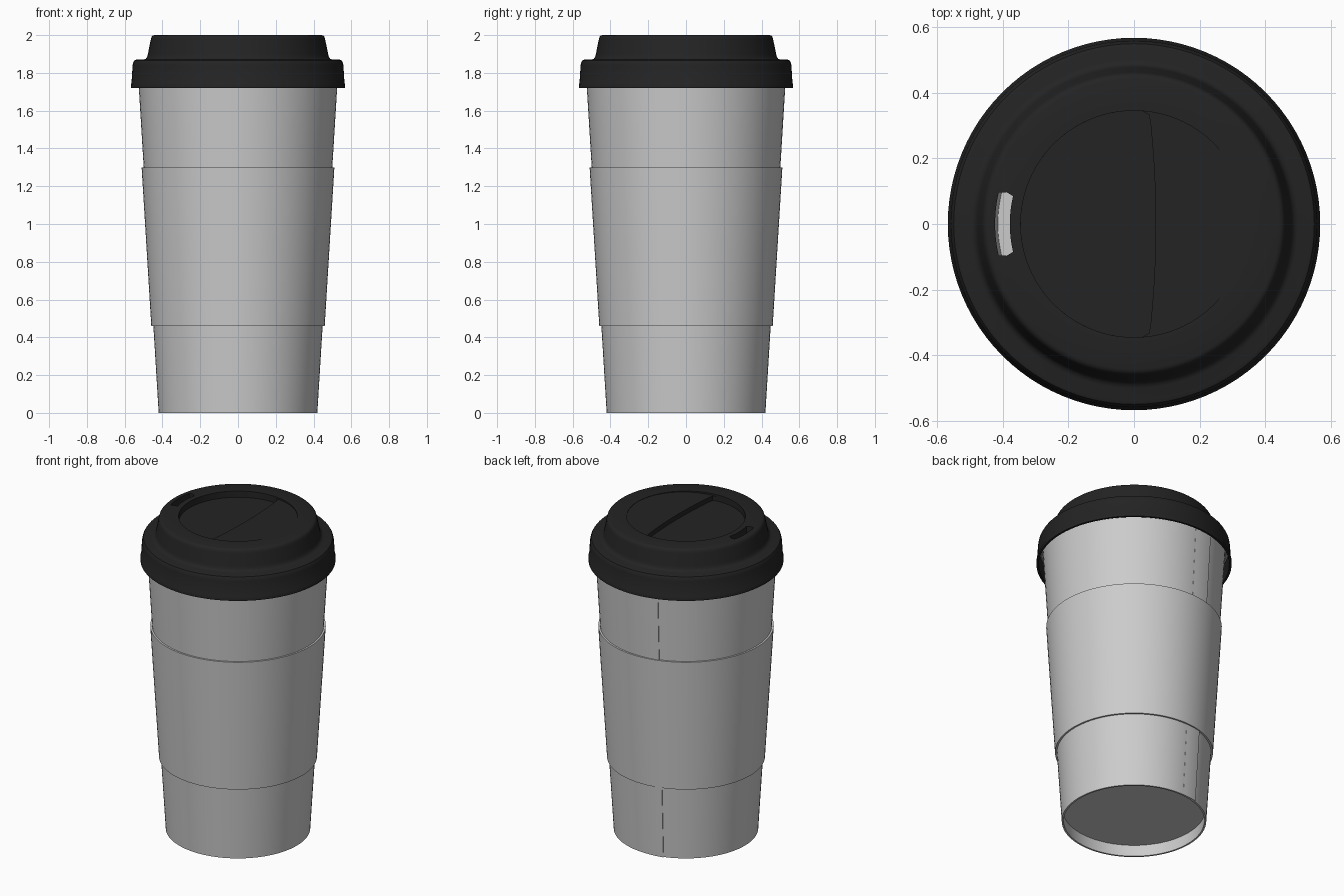
import bpy, bmesh, math

if "Cube" in bpy.data.objects:
    bpy.data.objects.remove(bpy.data.objects["Cube"])

SEG = 96


def material(name, rgb):
    m = bpy.data.materials.new(name)
    m.diffuse_color = (*rgb, 1)
    m.use_nodes = True
    m.node_tree.nodes["Principled BSDF"].inputs["Base Color"].default_value = m.diffuse_color
    return m


PAPER = material("light_grey_paper", (0.6, 0.6, 0.6))
LID = material("black_plastic", (0.017, 0.017, 0.017))


def finish(bm, name, mat, smooth=True):
    bmesh.ops.recalc_face_normals(bm, faces=bm.faces)
    mesh = bpy.data.meshes.new(name)
    bm.to_mesh(mesh)
    bm.free()
    ob = bpy.data.objects.new(name, mesh)
    bpy.context.collection.objects.link(ob)
    mesh.materials.append(mat)
    if smooth:
        smooth_it(ob)
    return ob


def activate(ob):
    bpy.ops.object.select_all(action='DESELECT')
    ob.select_set(True)
    bpy.context.view_layer.objects.active = ob


def smooth_it(ob):
    activate(ob)
    bpy.ops.object.shade_smooth_by_angle(angle=math.radians(35))


def lathe(name, profile, mat, closed=False, smooth=True):
    """Turn a (radius, z) profile around the z axis."""
    bm = bmesh.new()
    rings = []
    for r, z in profile:
        n = 1 if r == 0 else SEG
        rings.append([bm.verts.new((r * math.cos(2 * math.pi * i / SEG),
                                    r * math.sin(2 * math.pi * i / SEG), z)) for i in range(n)])
    pairs = list(zip(rings, rings[1:]))
    if closed:
        pairs.append((rings[-1], rings[0]))
    for a, b in pairs:
        if len(a) == 1 and len(b) == 1:
            continue
        for i in range(SEG):
            j = (i + 1) % SEG
            quad = [a[i % len(a)], a[j % len(a)], b[j % len(b)], b[i % len(b)]]
            bm.faces.new(list(dict.fromkeys(quad)))
    return finish(bm, name, mat, smooth)


def prism(name, outline, low, high):
    """Upright prism whose underside height is low(x, y)."""
    bm = bmesh.new()
    bot = [bm.verts.new((x, y, low(x, y))) for x, y in outline]
    top = [bm.verts.new((x, y, high)) for x, y in outline]
    bm.faces.new(bot)
    bm.faces.new(top)
    for i in range(len(outline)):
        j = (i + 1) % len(outline)
        bm.faces.new((bot[i], bot[j], top[j], top[i]))
    ob = finish(bm, name, LID, False)
    ob.hide_render = True
    return ob


def cut(ob, cutter):
    mod = ob.modifiers.new("cut", 'BOOLEAN')
    mod.operation = 'DIFFERENCE'
    mod.solver = 'EXACT'
    mod.object = cutter
    activate(ob)
    bpy.ops.object.modifier_apply(modifier=mod.name)
    bpy.data.objects.remove(cutter, do_unlink=True)


def cup_r(z):
    return 0.42 + 0.061 * z


# Cup wall with a raised floor and a rolled rim
wall = 0.011
rim = [(0.539 + 0.011 * math.cos(a), 1.825 + 0.014 * math.sin(a))
       for a in [math.radians(d) for d in range(-120, 181, 30)]]
lathe("cup", [(0, 0.075), (cup_r(0.075) - wall, 0.075), (cup_r(0) - wall, 0.0),
              (cup_r(0), 0.0), (cup_r(1.81), 1.81)] + rim +
      [(cup_r(1.8) - wall, 1.8), (cup_r(0.09) - wall, 0.09), (0, 0.09)], PAPER)

# Sleeve around the middle
off = 0.011
lathe("sleeve", [(cup_r(0.46) - 0.003, 0.46), (cup_r(0.46) + off, 0.46),
                 (cup_r(1.30) + off, 1.30), (cup_r(1.30) - 0.003, 1.30)], PAPER, closed=True)

# Overlapping paper seam at the back, fading into the wall on one side
bm = bmesh.new()
cols = []
steps = 6
for k in range(steps + 1):
    a = math.radians(93 + 14 * k / steps)
    lift = 0.001 + 0.005 * k / steps
    cols.append([bm.verts.new(((cup_r(z) + d) * math.cos(a), (cup_r(z) + d) * math.sin(a), z))
                 for z, d in ((0, -0.004), (0, lift), (1.8, lift), (1.8, -0.004))])
for a, b in zip(cols, cols[1:]):
    for i in range(4):
        j = (i + 1) % 4
        bm.faces.new((a[i], a[j], b[j], b[i]))
bm.faces.new(cols[0])
bm.faces.new(cols[-1])
finish(bm, "paper_seam", PAPER)

# Lid shell
lid = lathe("lid", [(0, 2.0), (0.442, 2.0), (0.451, 1.997), (0.458, 1.99), (0.462, 1.975),
                    (0.477, 1.90), (0.481, 1.884), (0.488, 1.875), (0.50, 1.87), (0.538, 1.87),
                    (0.549, 1.866), (0.555, 1.855), (0.558, 1.84), (0.564, 1.745),
                    (0.567, 1.74), (0.567, 1.72), (0.554, 1.72), (0.552, 1.75), (0.546, 1.855),
                    (0.465, 1.855), (0.446, 1.945), (0, 1.945)], LID, smooth=False)

# Round dish in the lid top, sloping gently down to the left
R = 0.345
circle = [(R * math.cos(2 * math.pi * i / SEG), R * math.sin(2 * math.pi * i / SEG))
          for i in range(SEG)]
cut(lid, prism("dish_cutter", circle, lambda x, y: 1.998 - 0.03 * (R - x), 2.1))

# Deeper half-round well with a slightly bowed step
well = [(R * math.cos(math.radians(d)), R * math.sin(math.radians(d))) for d in range(86, 275, 4)]
well += [(0.045, -0.333)]
well += [(0.05 + 0.016 * (1 - (y / 0.31) ** 2), y) for y in [-0.31 + 0.062 * k for k in range(11)]]
well += [(0.045, 0.333)]
cut(lid, prism("well_cutter", well, lambda x, y: 1.96, 2.1))

# Curved sip slot through the lid
arc = [math.radians(180 + 13 * t / 6) for t in range(-6, 7)]
slot = [(0.423 * math.cos(a), 0.423 * math.sin(a)) for a in arc]
slot += [(0.40 * math.cos(math.radians(194)), 0.40 * math.sin(math.radians(194)))]
slot += [(0.378 * math.cos(a), 0.378 * math.sin(a)) for a in reversed(arc)]
slot += [(0.40 * math.cos(math.radians(166)), 0.40 * math.sin(math.radians(166)))]
cut(lid, prism("slot_cutter", slot, lambda x, y: 1.9, 2.1))
smooth_it(lid)
